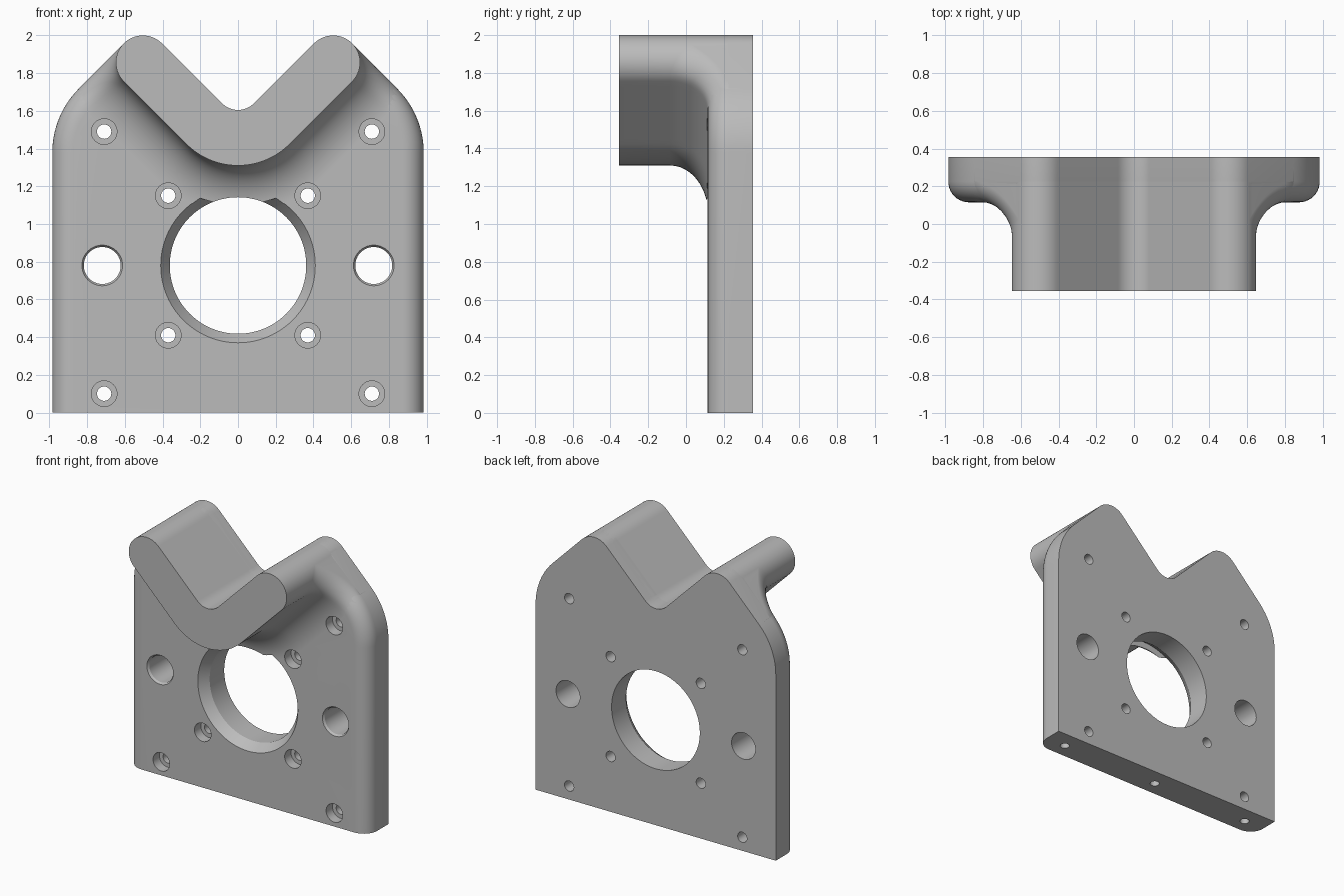
import bpy, bmesh
from math import sin, cos, pi, radians, sqrt, hypot

cube = bpy.data.objects.get("Cube")
if cube:
    bpy.data.objects.remove(cube, do_unlink=True)

# Main dimensions
BACK, FACE, FRONT = 0.355, 0.115, -0.355
HALF_W, EDGE_R, CORNER_R, CORNER_Z = 0.985, 0.11, 0.48, 1.3785
TIP_X, TIP_Z, TIP_R = 0.5045, 1.857, 0.143
NOTCH_Z, NOTCH_R = 1.725, 0.12
BELLY_Z, BELLY_R = 1.696, 0.386
FLARE_OUT, FLARE_UP = 0.25, 0.2

grey = bpy.data.materials.new("plain grey")
grey.use_nodes = True
grey.diffuse_color = (0.5, 0.5, 0.5, 1)
grey.node_tree.nodes["Principled BSDF"].inputs["Base Color"].default_value = (0.5, 0.5, 0.5, 1)


def arc(cx, cz, r, a0, a1, n=14):
    """Points on an arc, each with its radial direction."""
    out = []
    for i in range(n + 1):
        a = radians(a0 + (a1 - a0) * i / n)
        out.append((cx + r * cos(a), cz + r * sin(a), cos(a), sin(a)))
    return out


def make_object(name, bm):
    bmesh.ops.remove_doubles(bm, verts=bm.verts, dist=1e-5)
    bmesh.ops.recalc_face_normals(bm, faces=bm.faces)
    mesh = bpy.data.meshes.new(name)
    bm.to_mesh(mesh)
    bm.free()
    mesh.materials.append(grey)
    ob = bpy.data.objects.new(name, mesh)
    bpy.context.collection.objects.link(ob)
    return ob


def loft(bm, rings):
    """Closed solid through rings of equal length."""
    loops = [[bm.verts.new(p) for p in ring] for ring in rings]
    n = len(loops[0])
    for a, b in zip(loops, loops[1:]):
        for i in range(n):
            j = (i + 1) % n
            bm.faces.new((a[i], a[j], b[j], b[i]))
    bm.faces.new(loops[0])
    bm.faces.new(loops[-1][::-1])


def notch_side(d):
    """Right tip, V notch and left tip, inset by d."""
    return (arc(TIP_X, TIP_Z, TIP_R - d, 45, 135)
            + arc(0, NOTCH_Z, NOTCH_R + d, 315, 225)
            + arc(-TIP_X, TIP_Z, TIP_R - d, 45, 135))


def plate_outline(d):
    cx = HALF_W - CORNER_R
    pts = [(-HALF_W + d, 0), (HALF_W - d, 0)]
    pts += [p[:2] for p in arc(cx, CORNER_Z, CORNER_R - d, 0, 45)]
    pts += [p[:2] for p in notch_side(d)]
    pts += [p[:2] for p in arc(-cx, CORNER_Z, CORNER_R - d, 135, 180)]
    return pts


def edge_distance(x, z):
    """Distance inwards from the plate's side and shoulder edges."""
    u, v = abs(x) - (HALF_W - CORNER_R), z - CORNER_Z
    if v <= 0:
        return CORNER_R - u
    if u >= v:
        return CORNER_R - hypot(u, v)
    return CORNER_R - (u + v) / sqrt(2)


def plate_face(x, z):
    """Depth of the plate's front face, with its rounded edge."""
    d = min(max(edge_distance(x, z), 0), EDGE_R)
    return FACE + EDGE_R - sqrt(EDGE_R ** 2 - (EDGE_R - d) ** 2)


# Plate with rounded front edges
bm = bmesh.new()
rings = [[(x, BACK, z) for x, z in plate_outline(0)]]
for k in range(11):
    a = pi / 2 * k / 10
    rings.append([(x, FACE + EDGE_R * (1 - sin(a)), z)
                  for x, z in plate_outline(EDGE_R * (1 - cos(a)))])
loft(bm, rings)
plate = make_object("mounting_plate", bm)

# V cradle: lower edge flares into the plate, notch edge stays straight
left_tip = arc(-TIP_X, TIP_Z, TIP_R, 135, 225, 20)
belly = arc(0, BELLY_Z, BELLY_R, 225, 315, 24)
right_tip = arc(TIP_X, TIP_Z, TIP_R, -45, 45, 20)


def straight(a, b, n=12):
    return [tuple(s + (e - s) * i / n for s, e in zip(a, b)) for i in range(1, n)]


lower = (left_tip + straight(left_tip[-1], belly[0]) + belly
         + straight(belly[-1], right_tip[0]) + right_tip)
upper = notch_side(0)[1:-1]
STEPS, HIDDEN = 16, 0.3


def flare_reach(x, z, nx, nz):
    lo, hi = 0, FLARE_OUT
    if edge_distance(x + nx * hi, z + nz * hi) > 0:
        return hi
    for _ in range(40):
        mid = (lo + hi) / 2
        if edge_distance(x + nx * mid, z + nz * mid) > 0:
            lo = mid
        else:
            hi = mid
    return lo


def flare_column(x, z, nx, nz):
    reach = flare_reach(x, z, nx, nz)
    column = [(x, FRONT, z)]
    for k in range(STEPS + 1):
        s = reach * (1 - cos(pi * k / STEPS)) / 2
        px, pz = x + nx * s, z + nz * s
        rise = FLARE_UP * (1 - sqrt(max(0, 1 - (1 - s / FLARE_OUT) ** 2)))
        column.append((px, plate_face(px, pz) - rise, pz))
    return column + [(px, HIDDEN, pz)]


columns = [flare_column(*p) for p in lower]
for x, z, _, _ in upper:
    columns.append([(x, FRONT + (HIDDEN - FRONT) * k / (STEPS + 2), z)
                    for k in range(STEPS + 3)])
bm = bmesh.new()
loft(bm, list(zip(*columns)))
cradle = make_object("v_cradle", bm)


# Hole cutters: turned profiles of (depth, radius)
def turned(bm, x, z, profile, n=32):
    loft(bm, [[(x + r * cos(2 * pi * i / n), y, z + r * sin(2 * pi * i / n))
               for i in range(n)] for y, r in profile])


def hole_cutter(name, bore):
    bm = bmesh.new()
    turned(bm, 0, 0.78, bore, 96)
    for side in (-1, 1):
        # dowel holes with a small chamfer
        turned(bm, side * 0.72, 0.78, [(0, 0.108), (FACE, 0.108), (0.13, 0.098), (0.5, 0.098)], 48)
        # counterbored screw holes
        for x, z in ((0.71, 1.49), (0.71, 0.1), (0.37, 1.15), (0.37, 0.41)):
            turned(bm, side * x, z, [(0, 0.068), (0.19, 0.068), (0.19, 0.038), (0.5, 0.038)])
    # blind holes in the underside
    for x in (-0.82, 0, 0.82):
        loft(bm, [[(x + 0.033 * cos(pi * i / 12), 0.225 + 0.033 * sin(pi * i / 12), z)
                   for i in range(24)] for z in (-0.1, 0.2)])
    ob = make_object(name, bm)
    ob.hide_render = True
    return ob


def cut(ob, cutter):
    mod = ob.modifiers.new("holes", "BOOLEAN")
    mod.operation, mod.solver, mod.object = "DIFFERENCE", "EXACT", cutter
    bpy.context.view_layer.update()
    result = ob.evaluated_get(bpy.context.evaluated_depsgraph_get())
    mesh = bpy.data.meshes.new_from_object(result)
    ob.modifiers.clear()
    ob.data = mesh
    bpy.data.objects.remove(cutter, do_unlink=True)


cut(plate, hole_cutter("plate_cutter", [(-0.5, 0.41), (FACE, 0.41), (0.185, 0.362), (0.6, 0.362)]))
cut(cradle, hole_cutter("cradle_cutter", [(-0.5, 0.362), (0.112, 0.362), (0.112, 0.41),
                                          (0.185, 0.362), (0.6, 0.362)]))

# Smooth shading with crisp edges
for ob in (plate, cradle):
    bpy.ops.object.select_all(action="DESELECT")
    ob.select_set(True)
    bpy.context.view_layer.objects.active = ob
    bpy.ops.object.shade_smooth_by_angle(angle=radians(30))
